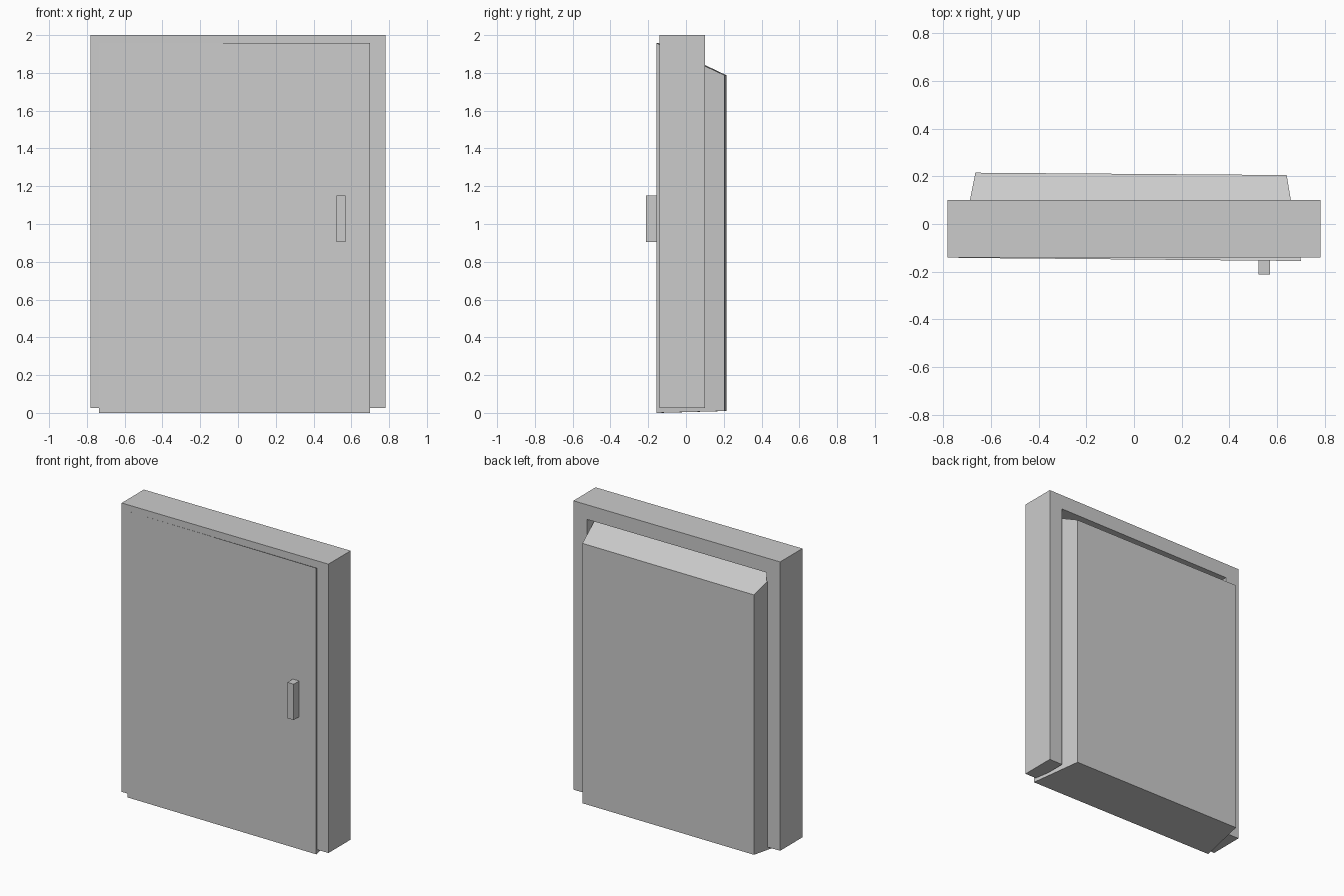
import bpy, bmesh

if "Cube" in bpy.data.objects:
    bpy.data.objects.remove(bpy.data.objects["Cube"])


def loft(name, front, back):
    """Solid between two matching outlines, with flat end caps."""
    bm = bmesh.new()
    a = [bm.verts.new(p) for p in front]
    b = [bm.verts.new(p) for p in back]
    n = len(a)
    bm.faces.new(a)
    bm.faces.new(b[::-1])
    for i in range(n):
        j = (i + 1) % n
        bm.faces.new((a[j], a[i], b[i], b[j]))
    bmesh.ops.recalc_face_normals(bm, faces=bm.faces)
    mesh = bpy.data.meshes.new(name)
    bm.to_mesh(mesh)
    bm.free()
    obj = bpy.data.objects.new(name, mesh)
    bpy.context.collection.objects.link(obj)
    return obj


def rect(x0, y0, x1, y1, z0, z1):
    """Upright rectangle whose left and right edges may differ in depth."""
    return [(x0, y0, z0), (x1, y1, z0), (x1, y1, z1), (x0, y0, z1)]


# Door frame: two posts and a lintel, open at the floor
right = [(0.68, 0.025), (0.782, 0.025), (0.782, 2.0)]
left = [(-x, z) for x, z in reversed(right)]
outline = right + left + [(-0.68, 1.90), (0.68, 1.90)]
loft("door_frame",
     [(x, -0.14, z) for x, z in outline],
     [(x, 0.10, z) for x, z in outline])

# Thick plug door: tapers towards the back and sits turned very slightly
loft("door",
     rect(-0.735, -0.142, 0.70, -0.155, 0.0, 1.957),
     rect(-0.665, 0.215, 0.64, 0.205, 0.01, 1.787))

# Handle block
loft("handle",
     rect(0.522, -0.212, 0.57, -0.212, 0.905, 1.15),
     rect(0.522, -0.150, 0.57, -0.150, 0.905, 1.15))
